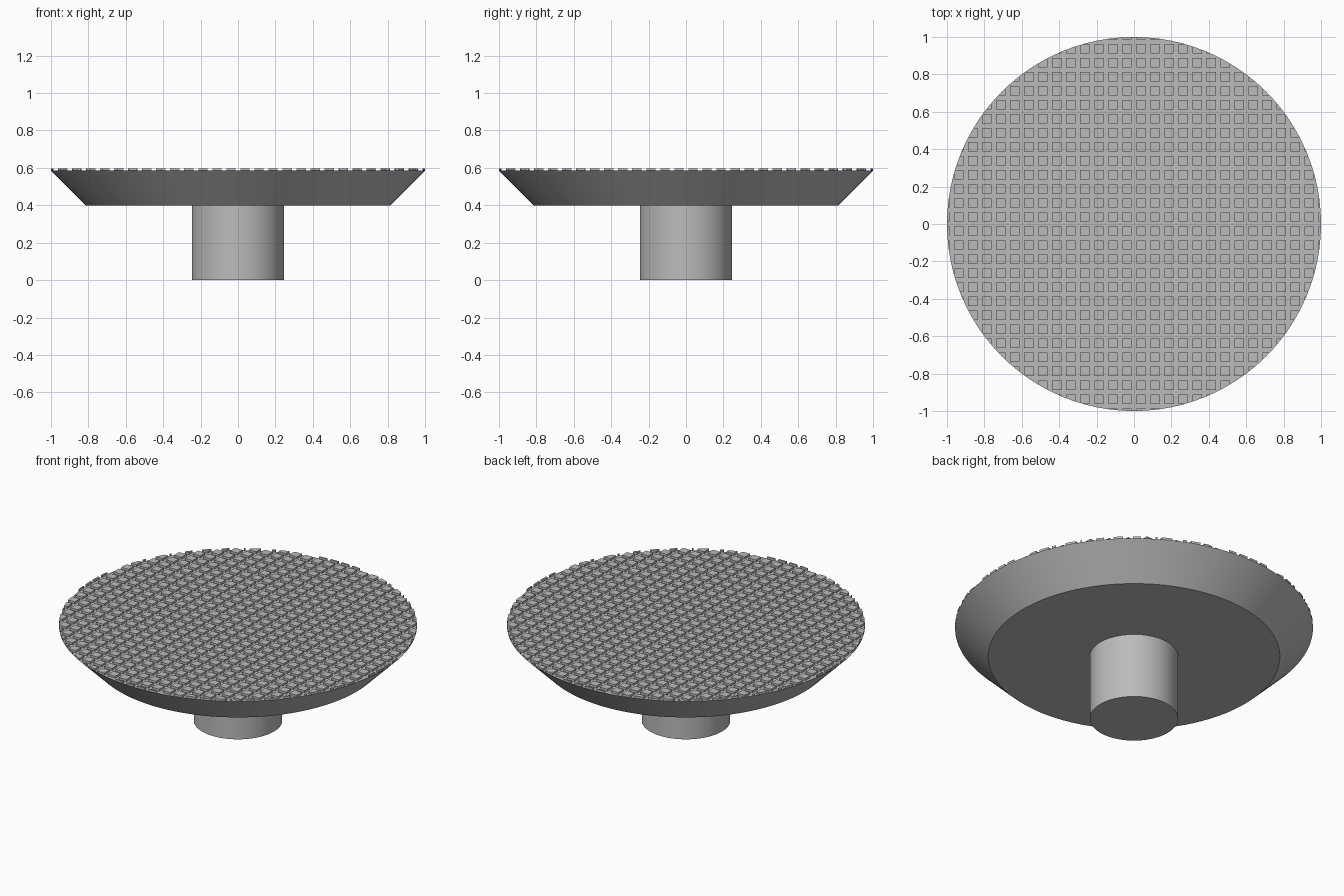
import bpy
import bmesh
import math
from mathutils import Vector

cube = bpy.data.objects.get("Cube")
if cube:
    bpy.data.objects.remove(cube, do_unlink=True)

SIDES = 96
RIM_Z, TOP_Z = 0.585, 0.598
PITCH, STUD = 0.075, 0.05

grey = bpy.data.materials.new("plain grey")
grey.use_nodes = True
colour = (0.5, 0.5, 0.5, 1)
grey.diffuse_color = colour
grey.node_tree.nodes["Principled BSDF"].inputs["Base Color"].default_value = colour


def add_object(name, bm):
    mesh = bpy.data.meshes.new(name)
    bm.normal_update()
    bm.to_mesh(mesh)
    bm.free()
    mesh.materials.append(grey)
    obj = bpy.data.objects.new(name, mesh)
    bpy.context.collection.objects.link(obj)
    return obj


def frustum(name, r_low, r_high, z_low, z_high):
    """Round solid, open at the top where another part covers it."""
    bm = bmesh.new()
    bmesh.ops.create_cone(bm, cap_ends=True, segments=SIDES,
                          radius1=r_low, radius2=r_high, depth=z_high - z_low)
    bmesh.ops.translate(bm, verts=bm.verts, vec=(0, 0, (z_low + z_high) / 2))
    top = [f for f in bm.faces if f.normal.z > 0.99]
    bmesh.ops.delete(bm, geom=top, context='FACES_ONLY')
    obj = add_object(name, bm)
    bpy.ops.object.select_all(action='DESELECT')
    obj.select_set(True)
    bpy.context.view_layer.objects.active = obj
    bpy.ops.object.shade_smooth_by_angle(angle=math.radians(30))


# Stem and flared dish
frustum("stem", 0.247, 0.247, 0, 0.4)
frustum("flared_dish", 0.815, 1, 0.4, RIM_Z)

# Studded top: slice a disc along the grid lines, then raise the stud cells
bm = bmesh.new()
bmesh.ops.create_circle(bm, cap_ends=True, segments=SIDES, radius=1)
bmesh.ops.translate(bm, verts=bm.verts, vec=(0, 0, RIM_Z))
for axis in (Vector((1, 0, 0)), Vector((0, 1, 0))):
    for i in range(-14, 14):
        for side in (-1, 1):
            cut = (i + 0.5) * PITCH + side * STUD / 2
            if abs(cut) < 1:
                bmesh.ops.bisect_plane(
                    bm, geom=bm.verts[:] + bm.edges[:] + bm.faces[:],
                    plane_co=axis * cut, plane_no=axis)


def in_stud(value):
    return abs(value % PITCH - PITCH / 2) < STUD / 2


for face in bm.faces:
    if face.normal.z < 0:
        face.normal_flip()
studs = []
for face in bm.faces:
    centre = face.calc_center_median()
    if in_stud(centre.x) and in_stud(centre.y):
        studs.append(face)
raised = bmesh.ops.extrude_discrete_faces(bm, faces=studs)["faces"]
verts = list({v for f in raised for v in f.verts})
bmesh.ops.translate(bm, verts=verts, vec=(0, 0, TOP_Z - RIM_Z))
add_object("studded_top", bm)
